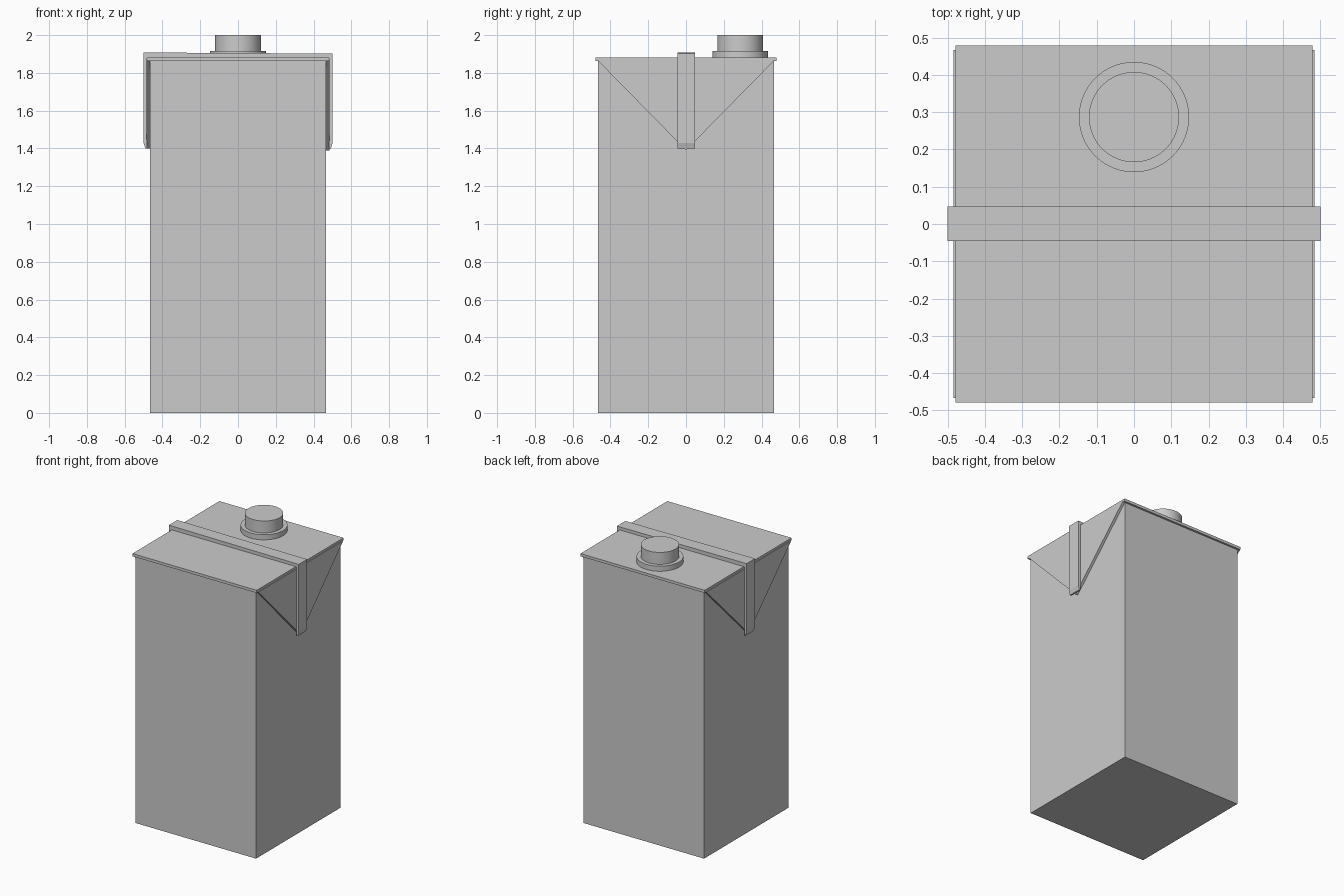
import bpy, bmesh
from mathutils import Vector

if "Cube" in bpy.data.objects:
    bpy.data.objects.remove(bpy.data.objects["Cube"])


def prism(name, profile, axis, lo, hi):
    """Extrude a flat profile along x ('X': y,z points) or y ('Y': x,z points)."""
    bm = bmesh.new()
    if axis == 'X':
        verts = [bm.verts.new((lo, a, b)) for a, b in profile]
        push = Vector((hi - lo, 0, 0))
    else:
        verts = [bm.verts.new((a, lo, b)) for a, b in profile]
        push = Vector((0, hi - lo, 0))
    face = bm.faces.new(verts)
    geo = bmesh.ops.extrude_face_region(bm, geom=[face])['geom']
    bmesh.ops.translate(bm, vec=push,
                        verts=[g for g in geo if isinstance(g, bmesh.types.BMVert)])
    bmesh.ops.recalc_face_normals(bm, faces=bm.faces)
    mesh = bpy.data.meshes.new(name)
    bm.to_mesh(mesh)
    bm.free()
    ob = bpy.data.objects.new(name, mesh)
    bpy.context.collection.objects.link(ob)
    return ob


def box(name, half, z0, z1):
    return prism(name, [(-half, z0), (half, z0), (half, z1), (-half, z1)],
                 'Y', -half, half)


def disc(name, radius, z0, z1):
    bpy.ops.mesh.primitive_cylinder_add(vertices=64, radius=radius, depth=z1 - z0,
                                        location=(0, 0.287, (z0 + z1) / 2))
    ob = bpy.context.object
    ob.name = name
    bpy.ops.object.shade_smooth_by_angle()
    return ob


# Carton body and folded top panel
box("carton_body", 0.465, 0, 1.865)
box("top_panel", 0.479, 1.862, 1.881)

# Triangular folded ears on both sides
for side, name in ((1, "right_ear"), (-1, "left_ear")):
    apex = 1.39 if side > 0 else 1.40
    prism(name, [(-0.467, 1.865), (0, apex), (0.467, 1.865)], 'X',
          side * 0.466, side * 0.484)

# Sealing strip over the top and down both ears
outer = [(-0.49, 1.40), (-0.50, 1.43), (-0.501, 1.908), (0.501, 1.902),
         (0.501, 1.43), (0.492, 1.40)]
inner = [(0.483, 1.40), (0.483, 1.88), (-0.483, 1.88), (-0.483, 1.40)]
prism("sealing_strip", outer + inner, 'Y', -0.046, 0.047)

# Screw cap and its flange
disc("cap_flange", 0.148, 1.862, 1.917)
disc("screw_cap", 0.121, 1.91, 2.0)
